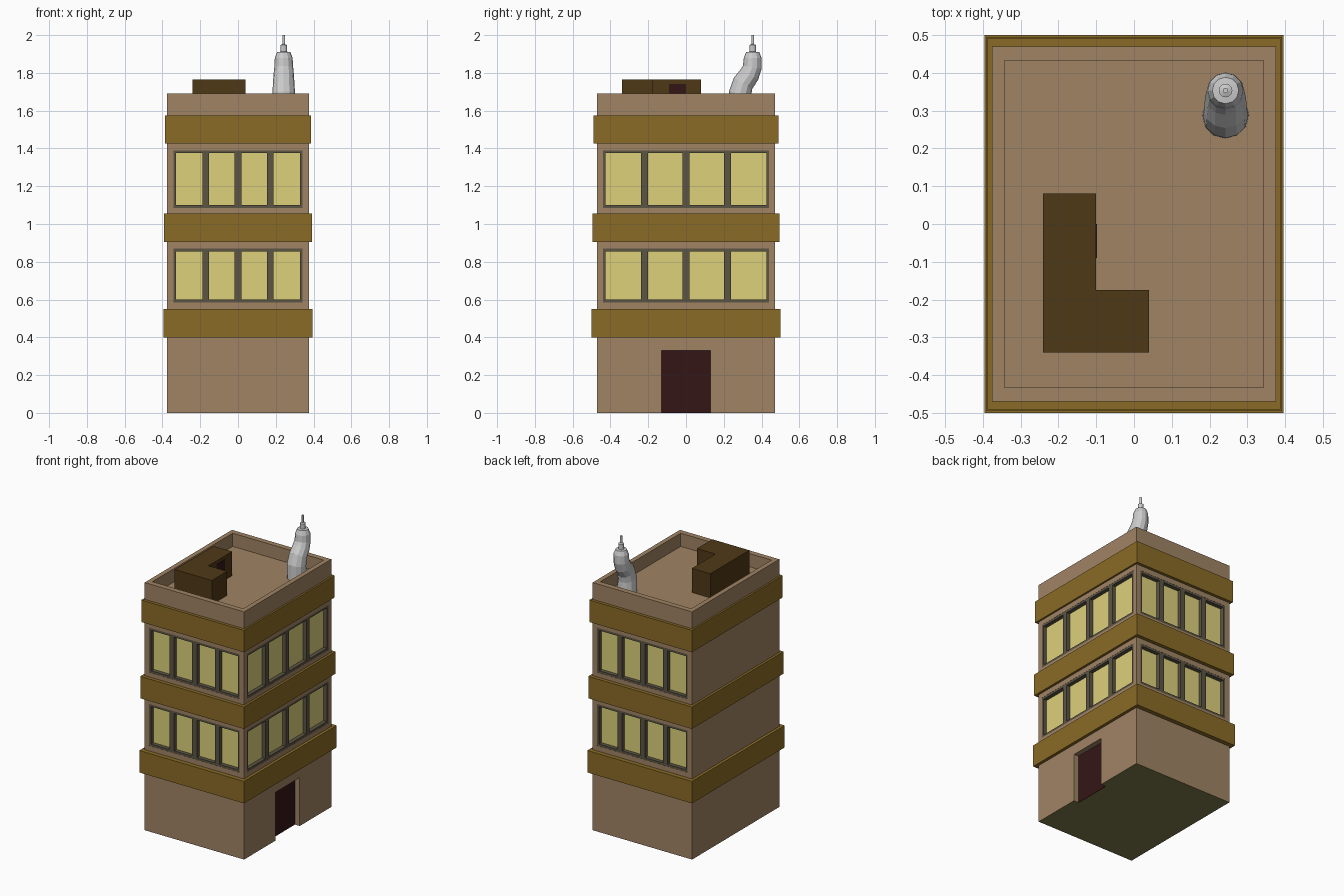
import bpy, bmesh
from math import cos, sin, pi, radians
from mathutils import Matrix, Vector

if "Cube" in bpy.data.objects:
    bpy.data.objects.remove(bpy.data.objects["Cube"])

HX, HY, TOP, ROOF = 0.375, 0.47, 1.69, 1.60


def material(name, hexcode):
    m = bpy.data.materials.new(name)
    rgb = [int(hexcode[i:i + 2], 16) / 255 for i in (0, 2, 4)]
    m.diffuse_color = [((c + 0.055) / 1.055) ** 2.4 for c in rgb] + [1]
    m.use_nodes = True
    m.node_tree.nodes["Principled BSDF"].inputs["Base Color"].default_value = m.diffuse_color
    return m


WALL = material("wall_tan", "A08464")
GOLD = material("band_gold", "8A6B26")
GLASS = material("glass_yellow", "DDD17B")
FRAME = material("frame_grey", "5C5544")
DOOR = material("door_maroon", "351616")
SHED = material("shed_brown", "4F3917")
BASE = material("base_olive", "7D7848")


def make_object(name, bm, mat=None):
    bmesh.ops.recalc_face_normals(bm, faces=bm.faces)
    me = bpy.data.meshes.new(name)
    bm.to_mesh(me)
    bm.free()
    ob = bpy.data.objects.new(name, me)
    bpy.context.collection.objects.link(ob)
    if mat:
        me.materials.append(mat)
    return ob


def boxes(name, bounds, mat=None):
    """One object from boxes given as (x0, x1, y0, y1, z0, z1)."""
    bm = bmesh.new()
    for x0, x1, y0, y1, z0, z1 in bounds:
        mtx = (Matrix.Translation(((x0 + x1) / 2, (y0 + y1) / 2, (z0 + z1) / 2))
               @ Matrix.Diagonal((x1 - x0, y1 - y0, z1 - z0, 1)))
        bmesh.ops.create_cube(bm, size=1, matrix=mtx)
    return make_object(name, bm, mat)


def on_wall(side, u0, u1, z0, z1, d0, d1):
    """Box on a wall: u runs along the wall, d is depth inward."""
    if side == "front":
        return (u0, u1, -HY + d0, -HY + d1, z0, z1)
    if side == "back":
        return (u0, u1, HY - d1, HY - d0, z0, z1)
    return (HX - d1, HX - d0, u0, u1, z0, z1)


# Main block, with roof well, window openings and doorway cut out
DEPTH = 0.03
half_width = {"front": 0.342, "back": 0.342, "right": 0.44}
rows = [(0.585, 0.87), (1.085, 1.39)]
windows = [(s, w, z0, z1) for s, w in half_width.items() for z0, z1 in rows]

body = boxes("building_body", [(-HX, HX, -HY, HY, 0, TOP)], WALL)
cuts = [(-0.343, 0.343, -0.433, 0.433, ROOF, 1.8),
        on_wall("right", -0.13, 0.13, -0.1, 0.33, -0.1, 0.04)]
cuts += [on_wall(s, -w, w, z0, z1, -0.1, DEPTH) for s, w, z0, z1 in windows]
cutter = boxes("opening_cutter", cuts)
cutter.hide_render = True
mod = body.modifiers.new("openings", "BOOLEAN")
mod.operation, mod.solver, mod.object = "DIFFERENCE", "EXACT", cutter
bpy.context.view_layer.objects.active = body
bpy.ops.object.modifier_apply(modifier=mod.name)
bpy.data.objects.remove(cutter)

# Olive underside
body.data.materials.clear()
body.data.materials.append(WALL)
body.data.materials.append(BASE)
for p in body.data.polygons:
    p.material_index = int(p.center.z < 0.001 and p.normal.z < -0.9)

# Window rows: border, three mullions and a glazing sheet
for s, w, z0, z1 in windows:
    floor = "lower" if z0 < 1 else "upper"
    b, m = 0.015, 0.018
    bars = [(-w, w, z0, z0 + b), (-w, w, z1 - b, z1),
            (-w, -w + b, z0 + b, z1 - b), (w - b, w, z0 + b, z1 - b)]
    bars += [(c - m, c + m, z0 + b, z1 - b) for c in (-w / 2, 0, w / 2)]
    boxes(f"{s}_{floor}_window_frame",
          [on_wall(s, *bar, 0.001, DEPTH) for bar in bars], FRAME)
    boxes(f"{s}_{floor}_window_glass",
          [on_wall(s, -w + b, w - b, z0 + b, z1 - b, DEPTH - 0.003, DEPTH)], GLASS)

# Entrance door
boxes("entrance_door", [on_wall("right", -0.13, 0.13, 0, 0.33, 0.036, 0.04)], DOOR)

# Projecting bands, slightly smaller on each higher floor
for i, (z, x, y) in enumerate([(0.40, 0.395, 0.50), (0.905, 0.391, 0.495),
                               (1.425, 0.387, 0.49)]):
    # four strips around the block
    boxes(f"floor_band_{i + 1}", [(-x, x, -y, y, z, z + 0.15)], GOLD)

# L-shaped roof shed, extruded from its plan
bm = bmesh.new()
plan = [(-0.24, -0.34), (0.04, -0.34), (0.04, -0.175),
        (-0.10, -0.175), (-0.10, 0.08), (-0.24, 0.08)]
face = bm.faces.new([bm.verts.new((x, y, ROOF)) for x, y in plan])
ext = bmesh.ops.extrude_face_region(bm, geom=[face])
bmesh.ops.translate(bm, vec=(0, 0, 1.765 - ROOF),
                    verts=[v for v in ext["geom"] if isinstance(v, bmesh.types.BMVert)])
make_object("roof_shed", bm, SHED)
boxes("roof_shed_door", [(-0.105, -0.098, -0.09, 0.0, ROOF, 1.74)], DOOR)

# Bent roof pipe with tip: rings of (y, z, radius, tilt)
rings = [(0.288, ROOF, 0.062, 0), (0.286, 1.69, 0.06, 12), (0.302, 1.745, 0.057, 32),
         (0.335, 1.79, 0.054, 30), (0.351, 1.83, 0.05, 8), (0.353, 1.88, 0.047, 0),
         (0.353, 1.91, 0.035, 0), (0.353, 1.912, 0.018, 0), (0.353, 1.948, 0.018, 0),
         (0.353, 1.952, 0.007, 0), (0.353, 2.0, 0.007, 0)]
bm, N, prev = bmesh.new(), 12, None
for y, z, r, tilt in rings:
    rot = Matrix.Rotation(-radians(tilt), 3, "X")
    ring = [bm.verts.new(Vector((0.242, y, z)) + rot @ Vector(
        (r * cos(2 * pi * k / N), r * sin(2 * pi * k / N), 0))) for k in range(N)]
    if prev:
        for k in range(N):
            j = (k + 1) % N
            bm.faces.new((prev[k], prev[j], ring[j], ring[k]))
    else:
        bm.faces.new(ring)
    prev = ring
bm.faces.new(prev)
make_object("roof_pipe", bm)
